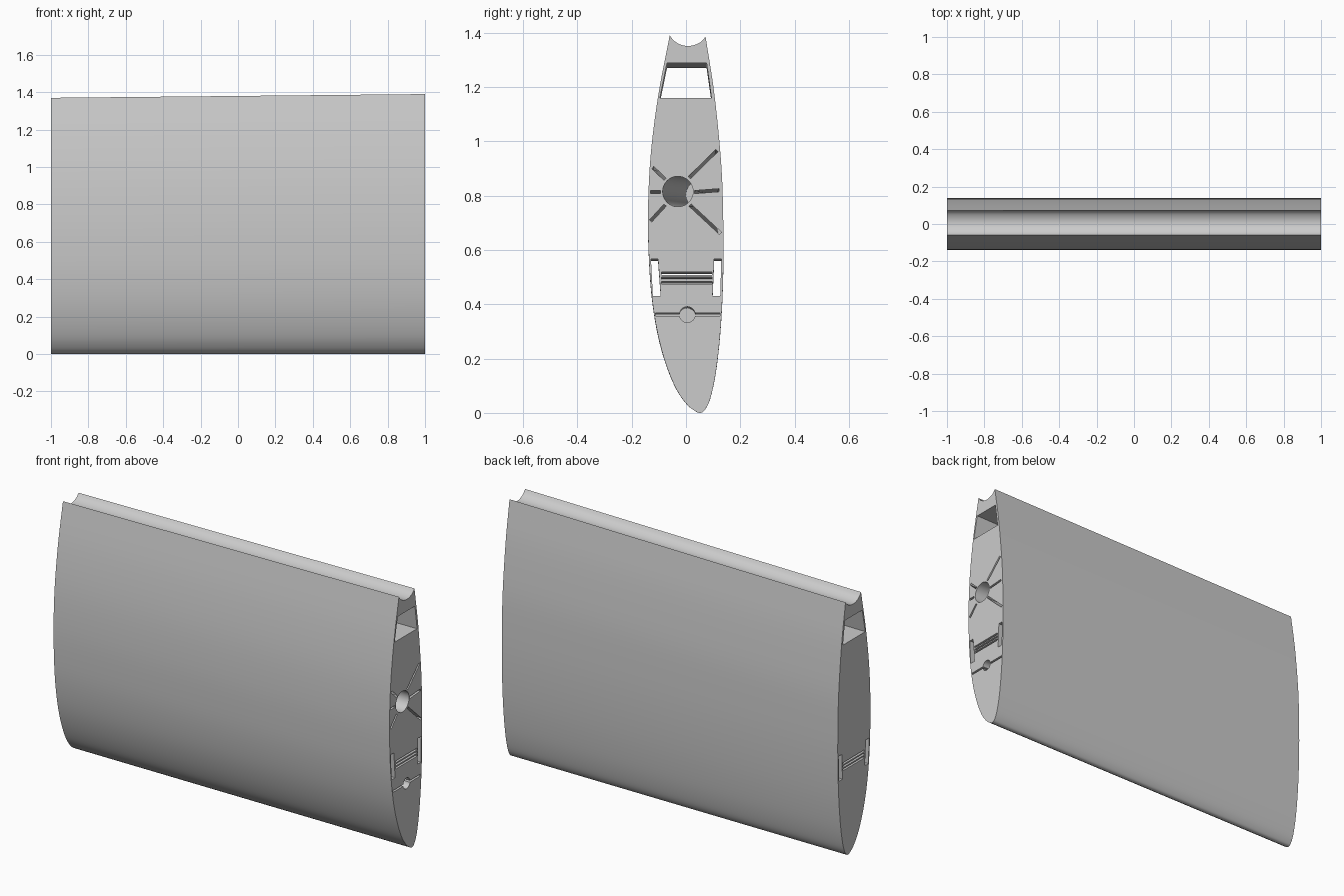
import bpy, bmesh
from math import sin, cos, pi, asin, radians
from mathutils import Vector

if "Cube" in bpy.data.objects:
    bpy.data.objects.remove(bpy.data.objects["Cube"])

TAPER = 1.37 / 1.39      # the far end is slightly shorter
FLOOR_X = -0.97          # end of the blind channels


def spline(pts, n=5):
    """Smooth curve through the points."""
    p = [Vector(q) for q in pts]
    p = [2 * p[0] - p[1]] + p + [2 * p[-1] - p[-2]]
    out = []
    for a, b, c, d in zip(p, p[1:], p[2:], p[3:]):
        for i in range(n):
            t = i / n
            out.append(0.5 * (2 * b + (c - a) * t + (2 * a - 5 * b + 4 * c - d) * t * t
                              + (3 * b - a - 3 * c + d) * t ** 3))
    return out + [p[-2]]


def bar(a, b, w):
    """Thin rectangle from a to b with width w."""
    a, b = Vector(a), Vector(b)
    d = (b - a).normalized()
    s = Vector((-d.y, d.x)) * w / 2
    return [a + s, a - s, b - s, b + s]


def arc(cy, cz, r, a0, a1, n):
    return [Vector((cy + r * cos(a0 + (a1 - a0) * i / n),
                    cz + r * sin(a0 + (a1 - a0) * i / n))) for i in range(n + 1)]


# Outer airfoil: back side down, round the nose, front side up, then concave top
skin = spline([(-0.06, 1.39), (-0.102, 1.17), (-0.13, 0.95), (-0.14, 0.74), (-0.136, 0.56),
               (-0.125, 0.42), (-0.104, 0.29), (-0.074, 0.18), (-0.037, 0.09), (0.0, 0.035),
               (0.03, 0.009), (0.052, 0.0), (0.07, 0.012), (0.09, 0.055), (0.11, 0.15),
               (0.125, 0.28), (0.134, 0.42), (0.138, 0.57), (0.137, 0.72), (0.132, 0.88),
               (0.12, 1.03), (0.101, 1.2), (0.072, 1.385)])
groove = spline([(0.072, 1.385), (0.056, 1.367), (0.032, 1.355), (0.006, 1.351),
                 (-0.02, 1.356), (-0.044, 1.37), (-0.06, 1.39)], 4)
outline = skin + groove[1:-1]

# Openings that run right through
through = [
    [(-0.07, 1.288), (-0.096, 1.16), (0.094, 1.16), (0.076, 1.288)],
    [(-0.129, 0.567), (-0.122, 0.43), (-0.093, 0.43), (-0.103, 0.567)],
    [(0.104, 0.567), (0.098, 0.43), (0.126, 0.43), (0.13, 0.567)],
]
for z in (0.479, 0.496, 0.513):
    through.append(bar((-0.09, z), (0.095, z), 0.010))

# Blind channels as (near loop, far loop) pairs: spar tube leaning sideways
LEAN = 0.085
blind = [(arc(-0.03, 0.815, 0.056, 0, 2 * pi, 40)[:-1],
          arc(-0.03 + LEAN, 0.815, 0.055, 0, 2 * pi, 40)[:-1])]

# Web slots around the spar: inner ends follow the tube, outer ends follow the skin
for inner, outer in (((-0.077, 0.86), (-0.122, 0.903)), ((-0.094, 0.814), (-0.13, 0.814)),
                     ((-0.077, 0.765), (-0.13, 0.707)), ((0.031, 0.813), (0.122, 0.82)),
                     ((0.012, 0.866), (0.114, 0.966)), ((0.015, 0.765), (0.127, 0.661))):
    shift = min(LEAN, 0.118 - inner[0])
    far_inner = (inner[0] + shift, inner[1])
    blind.append((bar(inner, outer, 0.011), bar(far_inner, outer, 0.011)))

# Nose tube with a slit on each side, as one loop
h, r, cy, cz = 0.005, 0.029, 0.005, 0.362
a = asin(h / r)
nose = (arc(cy, cz, r, a, pi - a, 14) + [Vector((-0.112, cz + h)), Vector((-0.112, cz - h))]
        + arc(cy, cz, r, pi + a, 2 * pi - a, 14)
        + [Vector((0.125, cz - h)), Vector((0.125, cz + h))])
blind.append((nose, nose))

bm = bmesh.new()


def loft(near, far, far_x):
    """Walls between the near end and the far section; returns both edge loops and far verts."""
    v0 = [bm.verts.new((1, p[0], p[1])) for p in near]
    v1 = [bm.verts.new((far_x, p[0], p[1] * (1 + (TAPER - 1) * (1 - far_x) / 2))) for p in far]
    n = len(v0)
    for i in range(n):
        j = (i + 1) % n
        bm.faces.new((v0[i], v0[j], v1[j], v1[i]))
    edges = [[bm.edges.get((v[i], v[(i + 1) % n])) for i in range(n)] for v in (v0, v1)]
    return edges[0], edges[1], v1


near_edges, far_edges = [], []
for loop in [outline] + through:
    e0, e1, _ = loft(loop, loop, -1)
    near_edges += e0
    far_edges += e1
for near, far in blind:
    e0, _, v1 = loft(near, far, FLOOR_X)
    near_edges += e0
    bm.faces.new(v1)

# End faces with the openings left clear
bmesh.ops.triangle_fill(bm, use_beauty=True, edges=near_edges, normal=(1, 0, 0))
bmesh.ops.triangle_fill(bm, use_beauty=True, edges=far_edges, normal=(-1, 0, 0))
bmesh.ops.recalc_face_normals(bm, faces=bm.faces[:])

mesh = bpy.data.meshes.new("wing_section")
bm.to_mesh(mesh)
bm.free()
wing = bpy.data.objects.new("wing_section", mesh)
bpy.context.collection.objects.link(wing)
bpy.context.view_layer.objects.active = wing
wing.select_set(True)
bpy.ops.object.shade_smooth_by_angle(angle=radians(30))
